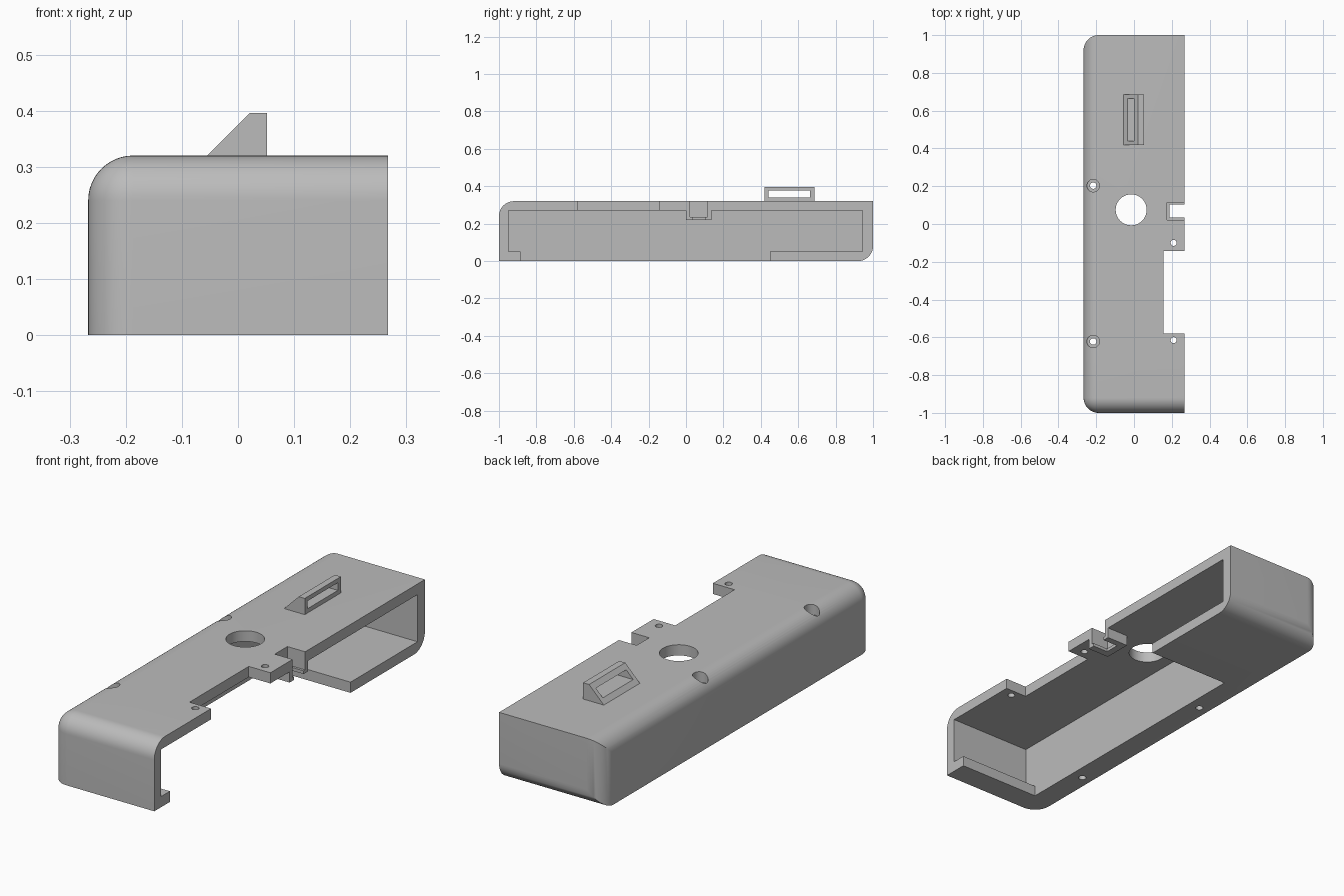
import bpy
import bmesh
from math import radians

old = bpy.data.objects.get("Cube")
if old:
    bpy.data.objects.remove(old, do_unlink=True)

grey = bpy.data.materials.new("plain grey")
grey.use_nodes = True
colour = (0.5, 0.5, 0.5, 1)
grey.diffuse_color = colour
grey.node_tree.nodes["Principled BSDF"].inputs["Base Color"].default_value = colour


def add_object(name, bm):
    bmesh.ops.recalc_face_normals(bm, faces=bm.faces)
    mesh = bpy.data.meshes.new(name)
    bm.to_mesh(mesh)
    bm.free()
    mesh.materials.append(grey)
    obj = bpy.data.objects.new(name, mesh)
    bpy.context.collection.objects.link(obj)
    return obj


def prism(name, outline, y0, y1):
    """Extrude an (x, z) outline along y."""
    bm = bmesh.new()
    face = bm.faces.new([bm.verts.new((x, y0, z)) for x, z in outline])
    new = bmesh.ops.extrude_face_region(bm, geom=[face])["geom"]
    verts = [v for v in new if isinstance(v, bmesh.types.BMVert)]
    bmesh.ops.translate(bm, verts=verts, vec=(0, y1 - y0, 0))
    return add_object(name, bm)


def box(name, xs, ys, zs):
    outline = [(xs[0], zs[0]), (xs[1], zs[0]), (xs[1], zs[1]), (xs[0], zs[1])]
    return prism(name, outline, *ys)


def cylinder(name, x, y, radius, z0, z1):
    bm = bmesh.new()
    bmesh.ops.create_cone(bm, cap_ends=True, segments=48, radius1=radius,
                          radius2=radius, depth=z1 - z0)
    bmesh.ops.translate(bm, verts=bm.verts, vec=(x, y, (z0 + z1) / 2))
    return add_object(name, bm)


def combine(target, tool, operation="DIFFERENCE"):
    """Apply a boolean and discard the tool."""
    tool.hide_render = True
    mod = target.modifiers.new("boolean", "BOOLEAN")
    mod.operation = operation
    mod.solver = "EXACT"
    mod.object = tool
    bpy.context.view_layer.objects.active = target
    bpy.ops.object.modifier_apply(modifier=mod.name)
    bpy.data.objects.remove(tool, do_unlink=True)


W, H = 0.267, 0.32
OUT = 0.4           # cutters run past the open side to here
WALL = -0.157       # inner face of the closed long wall

# Outer shell block with selected edges rounded
shell = box("shell", (-W, W), (-1, 1), (0, H))
bm = bmesh.new()
bm.from_mesh(shell.data)


def is_rounded(edge):
    c = (edge.verts[0].co + edge.verts[1].co) / 2
    left = c.x < -0.2
    top, bottom = c.z > 0.3, c.z < 0.01
    front, back = c.y < -0.9, c.y > 0.9
    return (left and (top or (not bottom and (front or back)))
            or (front and top) or (back and bottom))


bmesh.ops.bevel(bm, geom=[e for e in bm.edges if is_rounded(e)], offset=0.08,
                segments=12, profile=0.5, affect="EDGES", clamp_overlap=True)
bm.to_mesh(shell.data)
bm.free()

# Hollow inside, bottom opening and the notch in the top plate
combine(shell, box("cavity", (WALL, OUT), (-0.95, 0.945), (0.05, 0.27)))
combine(shell, box("bottom_opening", (WALL, OUT), (-0.885, 0.45), (-0.1, 0.1)))
combine(shell, box("top_notch", (0.155, OUT), (-0.58, -0.142), (0.2, 0.5)))

# Hanging clip bracket with a stepped slot
combine(shell, box("bracket", (0.155, W), (0, 0.135), (0.22, 0.3)), "UNION")
combine(shell, box("slot", (0.175, OUT), (0.022, 0.115), (0.235, 0.5)))
combine(shell, box("slot_step", (0.188, OUT), (0.034, 0.104), (0.1, 0.3)))

# Round openings: centre hole, plate screws and countersunk wall screws
combine(shell, cylinder("centre_hole", -0.015, 0.075, 0.082, 0.2, 0.5))
for y in (-0.615, -0.1):
    combine(shell, cylinder("plate_hole", 0.21, y, 0.016, 0.2, 0.5))
for y in (-0.622, 0.203):
    combine(shell, cylinder("wall_hole", -0.216, y, 0.017, -0.1, 0.5))
    combine(shell, cylinder("counterbore", -0.216, y, 0.033, 0.27, 0.5))

# Wedge loop on the top
loop = prism("strap_loop", [(-0.055, H), (0.052, H), (0.052, 0.396), (0.021, 0.396)],
             0.419, 0.686)
combine(loop, box("loop_slot", (-0.2, 0.2), (0.44, 0.664), (0.34, 0.376)))

# Smooth rounded areas while keeping hard edges
for obj in (shell, loop):
    bpy.ops.object.select_all(action="DESELECT")
    obj.select_set(True)
    bpy.context.view_layer.objects.active = obj
    bpy.ops.object.shade_smooth_by_angle(angle=radians(30))
